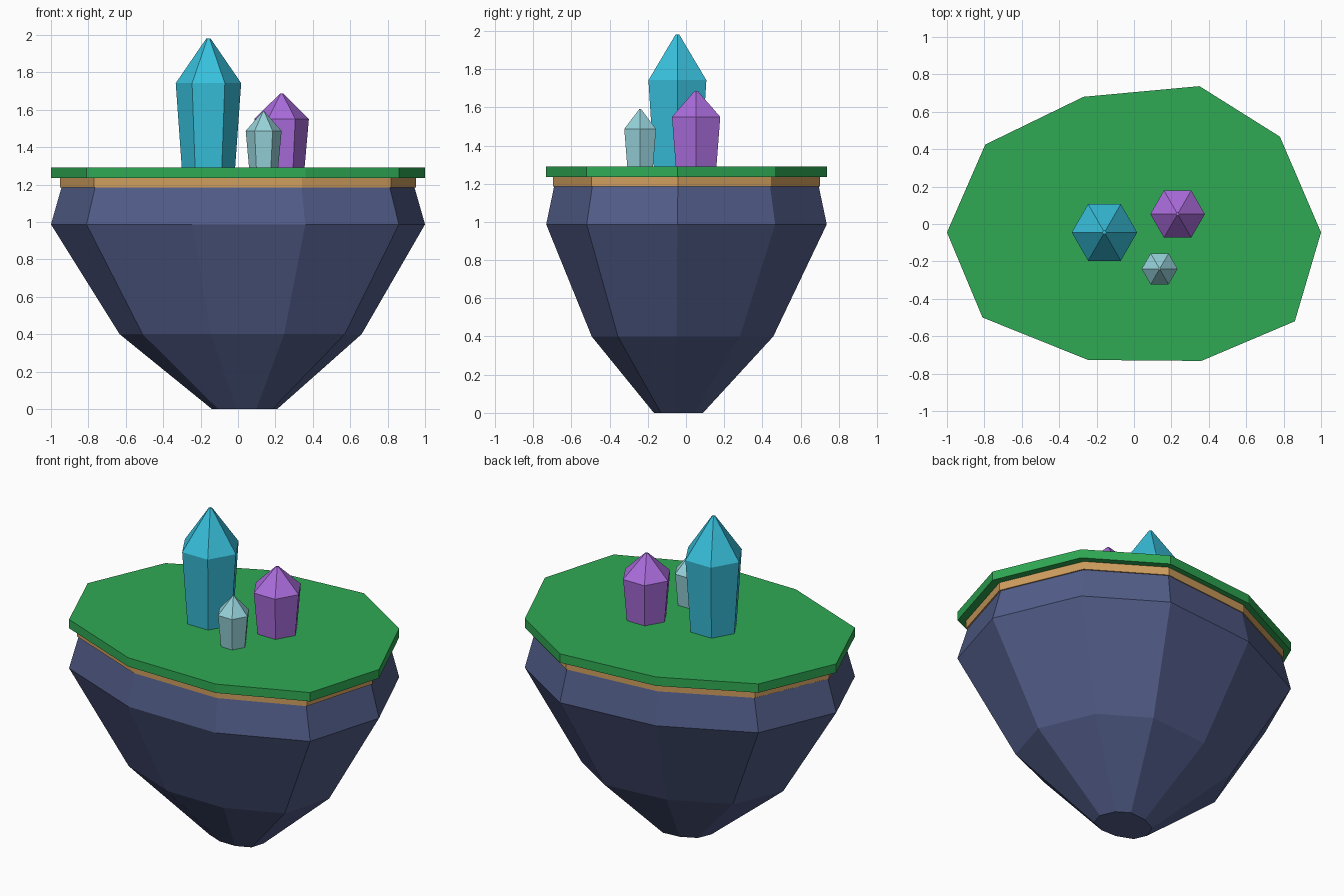
import bpy, bmesh, math

if "Cube" in bpy.data.objects:
    bpy.data.objects.remove(bpy.data.objects["Cube"])


def srgb(r, g, b):
    def lin(c):
        c /= 255
        return c / 12.92 if c <= 0.04045 else ((c + 0.055) / 1.055) ** 2.4
    return (lin(r), lin(g), lin(b), 1.0)


def material(name, rgb):
    m = bpy.data.materials.new(name)
    m.diffuse_color = srgb(*rgb)
    m.use_nodes = True
    m.node_tree.nodes["Principled BSDF"].inputs["Base Color"].default_value = m.diffuse_color
    return m


ROCK = material("slate rock", (82, 93, 137))
DIRT = material("tan soil", (208, 158, 94))
GRASS = material("grass green", (47, 170, 84))
CYAN = material("cyan crystal", (56, 192, 220))
PURPLE = material("purple crystal", (170, 108, 220))
PALE = material("pale crystal", (150, 210, 218))


def loft(name, rings, mat):
    """Join rings of points (bottom to top) into a closed flat-shaded solid."""
    bm = bmesh.new()
    rows = [[bm.verts.new(p) for p in ring] for ring in rings]
    n = len(rows[0])
    for lo, hi in zip(rows, rows[1:]):
        for i in range(n):
            j = (i + 1) % n
            bm.faces.new((lo[i], lo[j], hi[j], hi[i]))
    bm.faces.new(rows[0][::-1])
    bm.faces.new(rows[-1])
    bmesh.ops.recalc_face_normals(bm, faces=bm.faces)
    mesh = bpy.data.meshes.new(name)
    bm.to_mesh(mesh)
    bm.free()
    mesh.materials.append(mat)
    ob = bpy.data.objects.new(name, mesh)
    bpy.context.collection.objects.link(ob)
    return ob


# Irregular ten-sided island outline, counter-clockwise
OUTLINE = [(1.0, -0.045), (0.78, 0.467), (0.35, 0.737), (-0.27, 0.68), (-0.795, 0.425),
           (-1.0, -0.045), (-0.81, -0.50), (-0.245, -0.727), (0.36, -0.732), (0.86, -0.52)]


def outline(z, s, ox=0.0, oy=0.0):
    return [(x * s + ox, y * s + oy, z) for x, y in OUTLINE]


# Tapering rock body, soil band and overhanging grass slab
loft("rock_body", [outline(0.0, 0.175, 0.035, -0.04), outline(0.40, 0.647, 0.014, -0.02),
                   outline(0.987, 1.0), outline(1.187, 0.943)], ROCK)
loft("soil_layer", [outline(1.185, 0.952), outline(1.237, 0.952)], DIRT)
loft("grass_top", [outline(1.235, 1.0), outline(1.29, 1.0)], GRASS)


def hexagon(cx, cy, z, r):
    return [(cx + r * math.cos(k * math.pi / 3), cy + r * math.sin(k * math.pi / 3), z)
            for k in range(6)]


# Hexagonal crystals flaring to a shoulder, then narrowing to a tiny blunt tip
for name, cx, cy, base, r, shoulder, top, mat in [
        ("large_crystal", -0.158, -0.045, 0.142, 0.175, 1.742, 1.982, CYAN),
        ("medium_crystal", 0.233, 0.053, 0.122, 0.146, 1.55, 1.686, PURPLE),
        ("small_crystal", 0.137, -0.24, 0.077, 0.096, 1.487, 1.59, PALE)]:
    loft(name, [hexagon(cx, cy, 1.28, base), hexagon(cx, cy, shoulder, r),
                hexagon(cx, cy, top, 0.06 * r)], mat)
